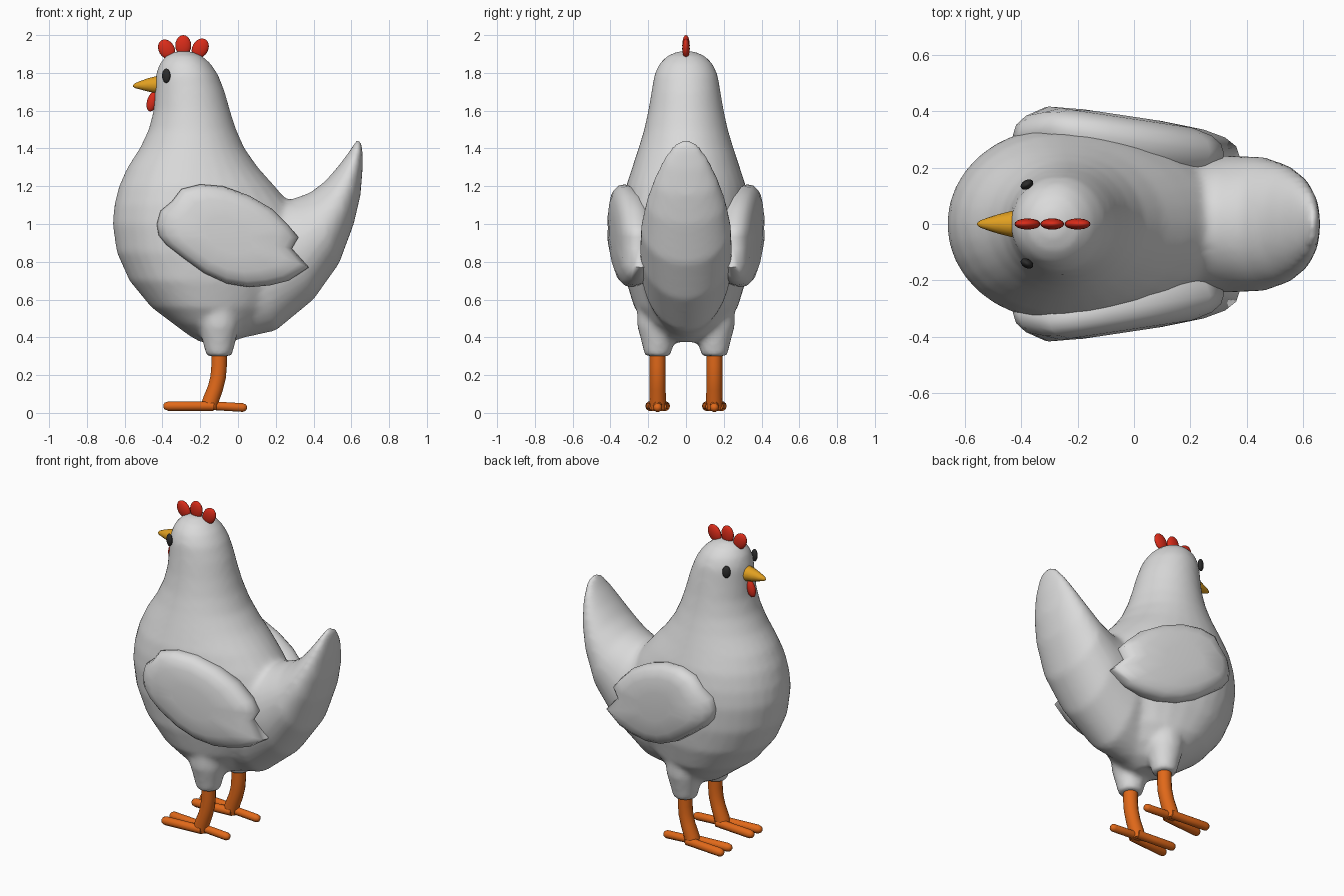
import bpy, bmesh, math
from mathutils import Vector

if "Cube" in bpy.data.objects:
    bpy.data.objects.remove(bpy.data.objects["Cube"])


def material(name, rgb):
    m = bpy.data.materials.new(name)
    m.diffuse_color = (*rgb, 1)
    m.use_nodes = True
    m.node_tree.nodes["Principled BSDF"].inputs["Base Color"].default_value = m.diffuse_color
    return m


WHITE = material("white feathers", (0.7, 0.7, 0.7))
ORANGE = material("orange legs", (0.75, 0.14, 0.01))
YELLOW = material("yellow beak", (0.75, 0.35, 0.015))
RED = material("red comb", (0.7, 0.025, 0.01))
BLACK = material("black eye", (0.025, 0.025, 0.025))


def loft(name, rings, mat, angle=60):
    """Skin a list of equal-length point rings and cap both ends."""
    bm = bmesh.new()
    vs = [[bm.verts.new(p) for p in ring] for ring in rings]
    n = len(vs[0])
    for a, b in zip(vs, vs[1:]):
        for i in range(n):
            bm.faces.new((a[i], a[(i + 1) % n], b[(i + 1) % n], b[i]))
    bm.faces.new(vs[0])
    bm.faces.new(vs[-1])
    bmesh.ops.recalc_face_normals(bm, faces=bm.faces)
    me = bpy.data.meshes.new(name)
    bm.to_mesh(me)
    bm.free()
    ob = bpy.data.objects.new(name, me)
    bpy.context.collection.objects.link(ob)
    me.materials.append(mat)
    smooth(ob, angle)
    return ob


def smooth(ob, angle=60):
    bpy.ops.object.select_all(action='DESELECT')
    ob.select_set(True)
    bpy.context.view_layer.objects.active = ob
    bpy.ops.object.shade_smooth_by_angle(angle=math.radians(angle))


def tube(name, path, radii, mat, n=12):
    """Round tube along a path of points."""
    pts = [Vector(p) for p in path]
    rings = []
    for i, p in enumerate(pts):
        d = (pts[min(i + 1, len(pts) - 1)] - pts[max(i - 1, 0)]).normalized()
        side = Vector((0, 1, 0))
        side = (side - d * side.dot(d)).normalized()
        up = d.cross(side)
        rings.append([p + radii[i] * (side * math.cos(t) + up * math.sin(t))
                      for t in (2 * math.pi * k / n for k in range(n))])
    return loft(name, rings, mat)


def toe(name, a, b, r):
    """Tapered toe with a rounded tip."""
    a, b = Vector(a), Vector(b)
    fr = (0, 0.4, 0.9, 0.97, 1)
    return tube(name, [a.lerp(b, f) for f in fr], [r, r, r, r * .75, r * .3], ORANGE, 10)


def ellipsoid(name, loc, size, tilt, mat):
    bpy.ops.mesh.primitive_uv_sphere_add(segments=16, ring_count=10, location=loc,
                                         rotation=(0, math.radians(tilt), 0))
    ob = bpy.context.object
    ob.name, ob.scale = name, size
    ob.data.materials.append(mat)
    smooth(ob)
    return ob


N = 32
ANG = [2 * math.pi * k / N for k in range(N)]

# Body: egg-shaped level rings (z, front x, back x, widest x, half width)
body_rings = [
    (.375, -.20, -.03, -.12, .07), (.41, -.26, .05, -.13, .14), (.47, -.34, .12, -.15, .215),
    (.56, -.46, .20, -.19, .275), (.70, -.575, .30, -.24, .318), (.85, -.642, .36, -.27, .335),
    (1.0, -.664, .35, -.28, .34), (1.1, -.655, .28, -.27, .335), (1.2, -.63, .195, -.26, .318),
    (1.3, -.585, .105, -.25, .285), (1.4, -.52, .035, -.245, .252), (1.5, -.473, -.01, -.245, .222),
    (1.6, -.447, -.042, -.25, .2), (1.7, -.44, -.07, -.255, .183), (1.79, -.435, -.105, -.265, .168),
    (1.85, -.415, -.145, -.275, .14), (1.89, -.38, -.19, -.28, .1), (1.915, -.33, -.25, -.29, .04)]
body = loft("body", [[(xc + math.cos(t) * (xb - xc if math.cos(t) > 0 else xc - xf),
                       w * math.sin(t), z) for t in ANG]
                     for z, xf, xb, xc, w in body_rings], WHITE)

# Tail: sections between upper and lower outline (upper x, z, lower x, z, half width)
tail_rings = [
    (-.10, 1.08, 0, .39, .2), (.10, 1.13, .2, .435, .24), (.28, 1.13, .4, .6, .243),
    (.38, 1.165, .535, .79, .238), (.46, 1.225, .613, 1.0, .21), (.53, 1.305, .648, 1.15, .17),
    (.59, 1.385, .66, 1.29, .12), (.625, 1.44, .66, 1.38, .07), (.64, 1.455, .655, 1.42, .03)]
tail = loft("tail", [[((ux + lx) / 2 + (ux - lx) / 2 * math.cos(t), w * math.sin(t),
                       (uz + lz) / 2 + (uz - lz) / 2 * math.cos(t)) for t in ANG]
                     for ux, uz, lx, lz, w in tail_rings], WHITE)

# Thighs blend into the body
thighs = [tube("thigh", [(-.1, s * .15, z) for z in (.6, .46, .38, .33, .30)],
               [.11, .11, .088, .077, .066], WHITE, 16) for s in (-1, 1)]

# Fuse body, tail and thighs into one soft skin
bpy.ops.object.select_all(action='DESELECT')
for ob in [tail, body] + thighs:
    ob.select_set(True)
bpy.context.view_layer.objects.active = body
bpy.ops.object.join()
rm = body.modifiers.new("fuse", 'REMESH')
rm.mode, rm.voxel_size, rm.use_smooth_shade = 'VOXEL', 0.018, True
sm = body.modifiers.new("soften", 'SMOOTH')
sm.factor, sm.iterations = 0.5, 6

# Wings: leaf outline with a notched tip, domed outward
outline = [(-.43, 1.0), (-.41, 1.07), (-.35, 1.12), (-.30, 1.185), (-.2, 1.21), (-.08, 1.2),
           (.06, 1.15), (.18, 1.08), (.27, .99), (.32, .93), (.285, .87), (.375, .77), (.27, .70),
           (.17, .675), (.06, .665), (-.06, .685), (-.18, .74), (-.29, .82), (-.38, .89), (-.42, .94)]
wx, wz = -.05, .94
wing_layers = [(.8, -.09), (.95, -.05), (1, 0), (.97, .035), (.88, .06), (.7, .077), (.35, .085)]
for s, side in ((-1, "left"), (1, "right")):
    rings = []
    for k, off in wing_layers:
        ring = []
        for x, z in outline:
            px, pz = wx + (x - wx) * k, wz + (z - wz) * k
            lean = .34 - .15 * (px + .3) if px > -.3 else .34 + .2 * (px + .3)
            ring.append((px, s * (lean + off), pz))
        rings.append(ring)
    loft(side + "_wing", rings, WHITE, 75)

    # Leg and foot
    y = s * .15
    tube(side + "_leg", [(-.1, y, .34), (-.1, y, .25), (-.105, y, .19), (-.12, y, .13),
                         (-.143, y, .07), (-.155, y, .025)],
         [.042, .042, .042, .042, .044, .045], ORANGE, 14)
    for i, d in enumerate((-.042, .042)):
        toe(f"{side}_front_toe_{i}", (-.13, y + d * .5, .036), (-.395, y + d, .036), .026)
    toe(side + "_back_toe", (-.17, y, .04), (.047, y, .027), .024)

    # Eye
    eye = ellipsoid(side + "_eye", (-.38, s * .14, 1.785), (.024, .016, .038), 0, BLACK)
    eye.rotation_euler.z = s * math.radians(30)

# Beak
tube("beak", [(-.38, 0, 1.737), (-.435, 0, 1.737), (-.48, 0, 1.736), (-.52, 0, 1.734),
              (-.545, 0, 1.732), (-.556, 0, 1.731)], [.05, .046, .035, .022, .013, .004], YELLOW, 14)

# Comb and wattle
for i, (x, z, tilt) in enumerate(((-.378, 1.925, -30), (-.29, 1.945, 0), (-.2, 1.93, 30))):
    ellipsoid(f"comb_{i}", (x, 0, z), (.042, .02, .055), tilt, RED)
ellipsoid("wattle", (-.452, 0, 1.65), (.029, .022, .056), 18, RED)
